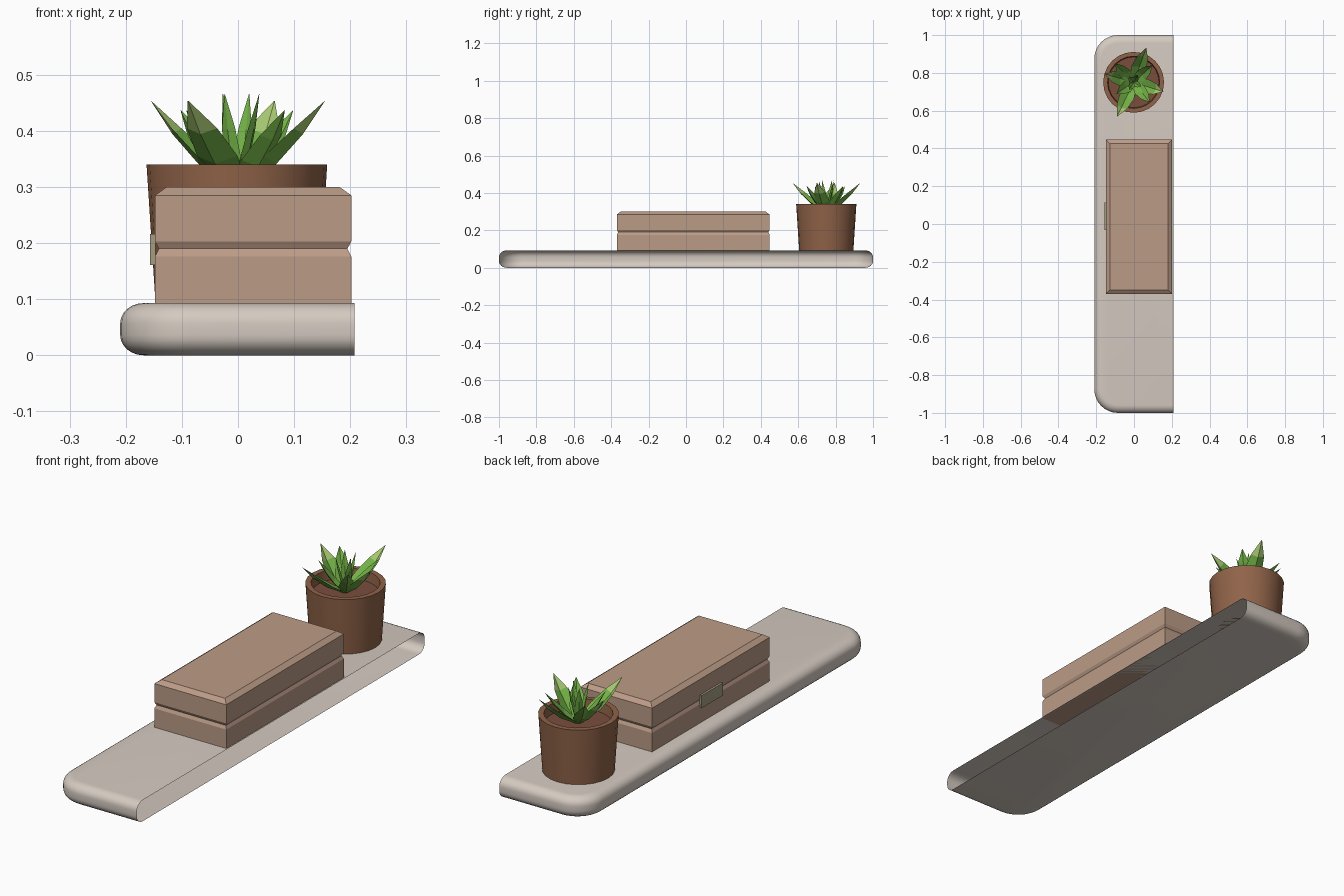
import bpy, math
from mathutils import Vector

if "Cube" in bpy.data.objects:
    bpy.data.objects.remove(bpy.data.objects["Cube"])


def material(name, rgb):
    m = bpy.data.materials.new(name)
    m.diffuse_color = (*rgb, 1)
    m.use_nodes = True
    m.node_tree.nodes["Principled BSDF"].inputs["Base Color"].default_value = m.diffuse_color
    return m


STONE = material("warm_grey", (0.66, 0.59, 0.53))
WOOD = material("tan_wood", (0.50, 0.33, 0.24))
CLAY = material("brown_clay", (0.28, 0.125, 0.066))
SOIL = material("dark_soil", (0.19, 0.075, 0.045))
LEAF = material("leaf_green", (0.17, 0.44, 0.062))
TIP = material("leaf_tip_green", (0.40, 0.60, 0.17))
METAL = material("dull_brass", (0.38, 0.34, 0.22))


def make(name, verts, faces, mats, smooth=None):
    me = bpy.data.meshes.new(name)
    me.from_pydata(verts, [], faces)
    for m in mats:
        me.materials.append(m)
    if smooth is not None:
        me.shade_smooth()
        me.set_sharp_from_angle(angle=math.radians(smooth))
    ob = bpy.data.objects.new(name, me)
    bpy.context.collection.objects.link(ob)
    return ob


def loft(name, rings, mat, closed=True, smooth=None, bottom=True, top=True):
    """Skin a stack of counter-clockwise rings, lowest first."""
    n = len(rings[0])
    verts = [p for r in rings for p in r]
    faces = []
    for k in range(len(rings) - 1):
        for i in range(n if closed else n - 1):
            j = (i + 1) % n
            a, b = k * n, (k + 1) * n
            faces.append((a + i, a + j, b + j, b + i))
    if bottom:
        faces.append(tuple(reversed(range(n))))
    if top:
        s = (len(rings) - 1) * n
        faces.append(tuple(range(s, s + n)))
    return make(name, verts, faces, [mat], smooth)


# Shelf: soft edges on the front and ends, open along the wall side
def shelf_ring(inset, z):
    r, x0, x1 = 0.125 - inset, -0.21 + inset, 0.208
    y1 = 1 - inset
    half = [(x1, y1)]
    for i in range(9):
        a = math.radians(90 + 90 * i / 8)
        half.append((x0 + r + r * math.cos(a), y1 - r + r * math.sin(a)))
    return [(x, y, z) for x, y in half] + [(x, -y, z) for x, y in reversed(half)]


T, RH, RV = 0.093, 0.042, 0.036
profile = []
for i in range(7):
    a = math.radians(90 * i / 6)
    profile.append((RH * (1 - math.sin(a)), RV * (1 - math.cos(a))))
profile += [(i, T - z) for i, z in reversed(profile)]
loft("shelf", [shelf_ring(i, z) for i, z in profile], STONE, closed=False, smooth=40)


# Box: base and lid with a V groove between them and a chamfered top
def rect(i, z):
    return [(-0.148 + i, -0.37 + i, z), (0.202 - i, -0.37 + i, z),
            (0.202 - i, 0.447 - i, z), (-0.148 + i, 0.447 - i, z)]


loft("box", [rect(*p) for p in [(0, T), (0, 0.176), (0.007, 0.19), (0, 0.203),
                                (0, 0.285), (0.021, 0.3)]], WOOD)

# Latch plate on the box front
lx, ly = (-0.157, -0.147), (-0.032, 0.115)
loft("latch", [[(lx[0], ly[0], z), (lx[1], ly[0], z), (lx[1], ly[1], z), (lx[0], ly[1], z)]
               for z in (0.161, 0.216)], METAL)

# Pot and soil
CX, CY = -0.002, 0.75


def circle(r, z, n=24):
    return [(CX + r * math.cos(2 * math.pi * i / n),
             CY + r * math.sin(2 * math.pi * i / n), z) for i in range(n)]


loft("pot", [circle(*p) for p in [(0.145, T), (0.161, 0.34), (0.138, 0.34), (0.134, 0.295)]],
     CLAY, smooth=35, top=False)
loft("soil", [circle(0.1345, 0.297)], SOIL, bottom=False)


# Succulent leaves: folded blades that curve outward and up
def leaf(name, dx, dy, ztip, width):
    d = Vector((dx, dy, 0))
    reach = d.length
    d.normalize()
    side = Vector((-d.y, d.x, 0))
    stations = [(0.06, 0.0, 0.55), (0.45, 0.28, 1.0), (0.75, 0.62, 0.75), (1.0, 1.0, 0.02)]
    verts, faces = [], []
    z0 = 0.298
    for t, h, w in stations:
        c = Vector((CX, CY, z0 + (ztip - z0) * h)) + d * reach * t
        s = side * width * w / 2
        fold = (Vector((0, 0, 0.35)) - d * 0.25) * width * w * 0.5
        verts += [c - s + fold, c, c + s + fold]
    for k in range(3):
        for i in range(2):
            a = 3 * k + i
            faces.append((a, a + 3, a + 4, a + 1))
    ob = make(name, verts, faces, [LEAF, TIP])
    for f in ob.data.polygons:
        f.material_index = 1 if f.index >= 4 and ztip > 0.44 and reach > 0.1 else 0


outer = [(0.067, 0.182), (0.157, -0.05), (-0.087, -0.18), (-0.153, 0.045)]
middle = [(0.085, -0.105), (0.10, 0.09), (-0.10, 0.10), (-0.09, -0.06)]
inner = [(0.022, 0.04), (0.04, -0.022), (-0.022, -0.04), (-0.025, 0.03)]
for label, tips, z, w in (("outer", outer, 0.453, 0.08), ("middle", middle, 0.436, 0.065),
                          ("inner", inner, 0.466, 0.035)):
    for i, (dx, dy) in enumerate(tips):
        leaf(f"{label}_leaf_{i + 1}", dx, dy, z, w)
